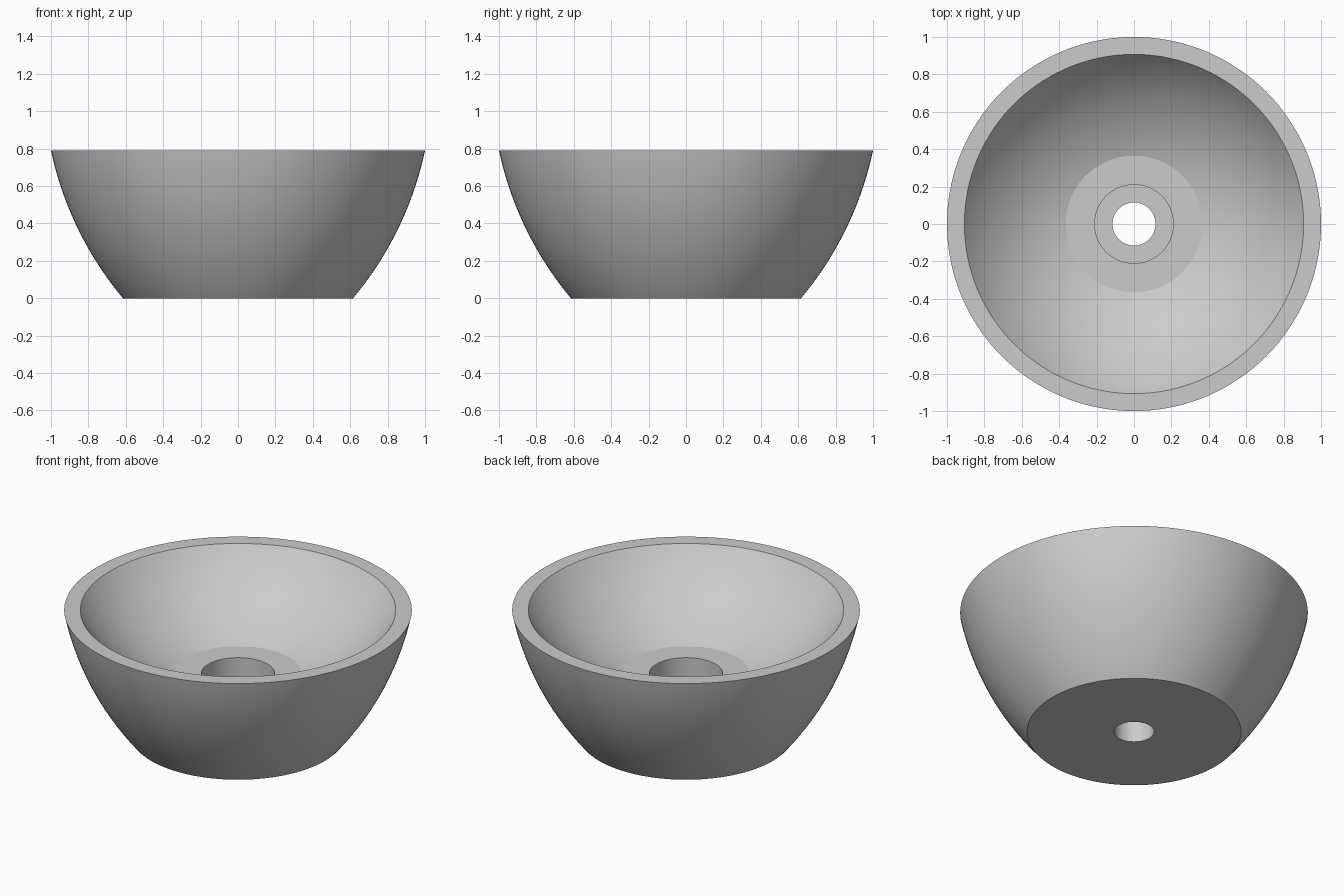
import bpy
import bmesh
import math
from mathutils import Vector

cube = bpy.data.objects.get("Cube")
if cube:
    bpy.data.objects.remove(cube, do_unlink=True)

SEGMENTS = 144
HEIGHT = 0.79
FLOOR_Z = 0.39
STEP_Z = 0.2
HOLE_R = 0.115
RECESS_R = 0.21


def arc(start, end, sagitta, steps=20):
    """Points of a circular arc bulging to the right of start -> end."""
    a, b = Vector(start), Vector(end)
    chord = b - a
    half = chord.length / 2
    radius = (half * half + sagitta * sagitta) / (2 * sagitta)
    outward = Vector((chord.y, -chord.x)).normalized()
    centre = (a + b) / 2 - outward * (radius - sagitta)
    sweep = 2 * math.asin(half / radius)
    along = chord.normalized()
    points = []
    for i in range(steps + 1):
        t = -sweep / 2 + sweep * i / steps
        points.append(centre + radius * (outward * math.cos(t) + along * math.sin(t)))
    return points


# Grey material
grey = bpy.data.materials.new("light_grey")
grey.use_nodes = True
colour = (0.6, 0.6, 0.6, 1.0)
grey.diffuse_color = colour
grey.node_tree.nodes["Principled BSDF"].inputs["Base Color"].default_value = colour

# Cross-section: outer wall, rim, inner wall, floor, stepped centre hole
outer_wall = arc((0.615, 0), (1, HEIGHT), 0.054)
inner_wall = arc((0.365, FLOOR_Z), (0.907, HEIGHT), 0.052)
centre_hole = [(RECESS_R, FLOOR_Z), (RECESS_R, STEP_Z), (HOLE_R, STEP_Z), (HOLE_R, 0)]
profile = outer_wall + inner_wall[::-1] + centre_hole

# Revolve the closed cross-section around the vertical axis
bm = bmesh.new()
verts = [bm.verts.new((r, 0, z)) for r, z in profile]
edges = [bm.edges.new((v, verts[(i + 1) % len(verts)])) for i, v in enumerate(verts)]
bmesh.ops.spin(bm, geom=verts + edges, cent=(0, 0, 0), axis=(0, 0, 1),
               angle=math.tau, steps=SEGMENTS, use_merge=True)
bmesh.ops.remove_doubles(bm, verts=bm.verts, dist=0.0001)
bmesh.ops.recalc_face_normals(bm, faces=bm.faces)
mesh = bpy.data.meshes.new("bowl")
bm.to_mesh(mesh)
bm.free()

bowl = bpy.data.objects.new("bowl", mesh)
bpy.context.collection.objects.link(bowl)
mesh.materials.append(grey)

# Smooth walls with crisp rims
bpy.ops.object.select_all(action="DESELECT")
bowl.select_set(True)
bpy.context.view_layer.objects.active = bowl
bpy.ops.object.shade_smooth_by_angle(angle=math.radians(15))
